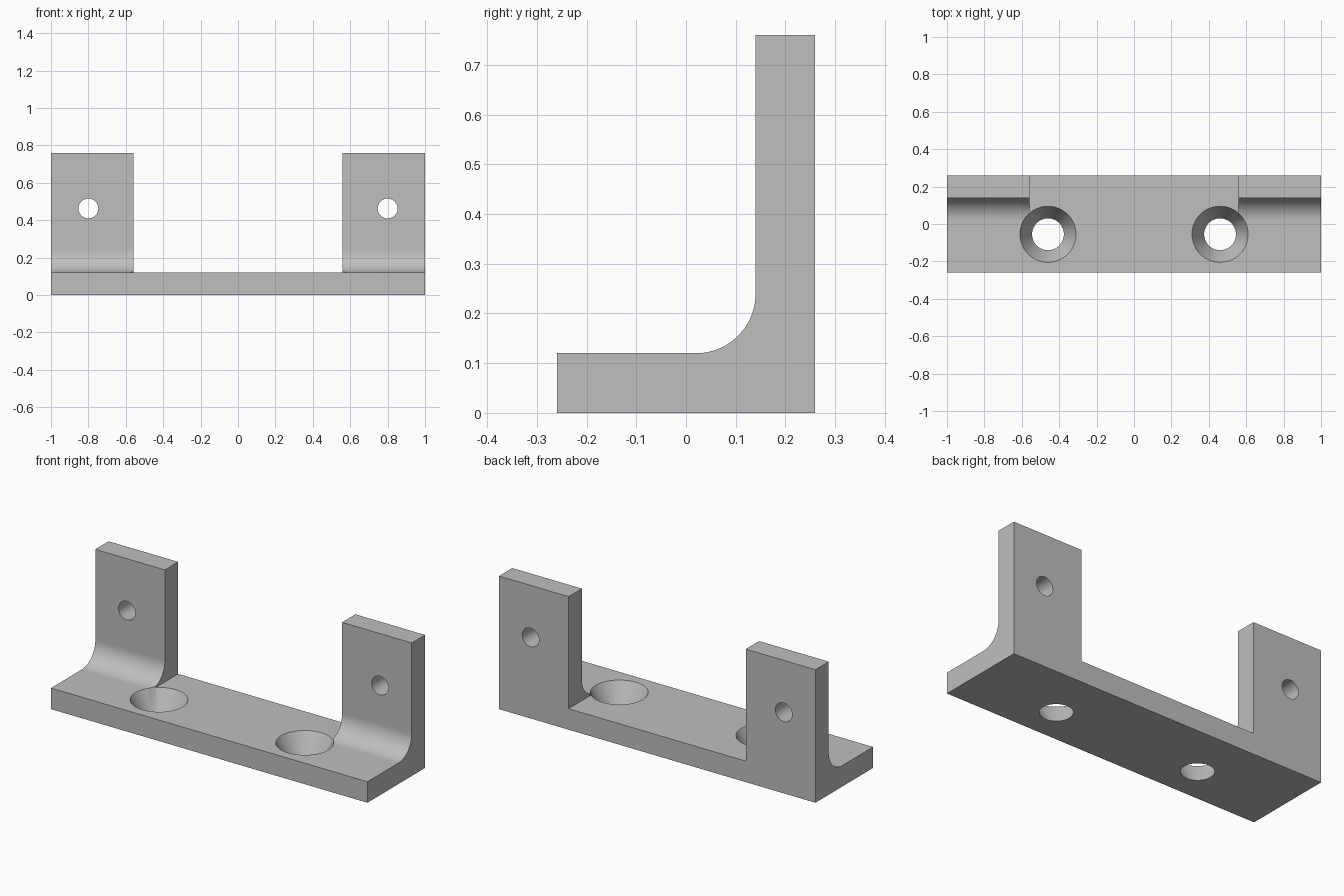
import bpy, bmesh
from math import sin, cos, pi
from mathutils import Matrix, Vector

cube = bpy.data.objects.get("Cube")
if cube:
    bpy.data.objects.remove(cube, do_unlink=True)

grey = bpy.data.materials.new("plain grey")
grey.use_nodes = True
colour = (0.52, 0.52, 0.52, 1)
grey.diffuse_color = colour
grey.node_tree.nodes["Principled BSDF"].inputs["Base Color"].default_value = colour

PLATE, TAB_IN, FRONT, BACK, TOP = 0.12, 0.56, -0.26, 0.26, 0.76
TAB_FRONT, FILLET = 0.14, 0.12


def finish(name, bm):
    bmesh.ops.recalc_face_normals(bm, faces=bm.faces)
    mesh = bpy.data.meshes.new(name)
    bm.to_mesh(mesh)
    bm.free()
    mesh.materials.append(grey)
    obj = bpy.data.objects.new(name, mesh)
    bpy.context.collection.objects.link(obj)
    return obj


def extrude_x(name, profile, x0, x1):
    """Solid from a (y, z) outline stretched along x."""
    bm = bmesh.new()
    face = bm.faces.new([bm.verts.new((x0, y, z)) for y, z in profile])
    ext = bmesh.ops.extrude_face_region(bm, geom=[face])["geom"]
    verts = [v for v in ext if isinstance(v, bmesh.types.BMVert)]
    bmesh.ops.translate(bm, verts=verts, vec=(x1 - x0, 0, 0))
    return finish(name, bm)


def lathe(name, profile, matrix, steps=64):
    """Closed turned solid from (radius, height) points."""
    bm = bmesh.new()
    rings = [[bm.verts.new(matrix @ Vector((r * cos(2 * pi * i / steps),
                                            r * sin(2 * pi * i / steps), h)))
              for i in range(steps)] for r, h in profile]
    for low, high in zip(rings, rings[1:]):
        for i in range(steps):
            j = (i + 1) % steps
            bm.faces.new((low[i], low[j], high[j], high[i]))
    bm.faces.new(rings[0])
    bm.faces.new(rings[-1])
    return finish(name, bm)


# L-shaped bracket with a rounded inside corner
arc = [(TAB_FRONT - FILLET + FILLET * sin(a), PLATE + FILLET - FILLET * cos(a))
       for a in (pi / 2 * i / 24 for i in range(25))]
outline = [(FRONT, 0), (BACK, 0), (BACK, TOP), (TAB_FRONT, TOP)]
outline += arc[::-1] + [(FRONT, PLATE)]
bracket = extrude_x("bracket", outline, -1, 1)

# Gap between the two upright tabs
start = TAB_FRONT - FILLET
cutters = [extrude_x("gap_cutter", [(start, PLATE), (1, PLATE), (1, 1), (start, 1)],
                     -TAB_IN, TAB_IN)]

# Countersunk plate holes and straight tab holes
for side in (-1, 1):
    cutters.append(lathe("countersink_cutter",
                         [(0.085, -0.1), (0.085, 0), (0.15, PLATE), (0.15, 0.3)],
                         Matrix.Translation((side * 0.46, -0.055, 0))))
    cutters.append(lathe("tab_hole_cutter", [(0.053, -0.2), (0.053, 0.2)],
                         Matrix.Translation((side * 0.8, 0.2, 0.463))
                         @ Matrix.Rotation(pi / 2, 4, "X")))

bpy.ops.object.select_all(action="DESELECT")
bracket.select_set(True)
bpy.context.view_layer.objects.active = bracket
for cutter in cutters:
    mod = bracket.modifiers.new("cut", "BOOLEAN")
    mod.operation, mod.solver, mod.object = "DIFFERENCE", "EXACT", cutter
    bpy.ops.object.modifier_apply(modifier=mod.name)
    bpy.data.objects.remove(cutter, do_unlink=True)

# Smooth curved walls, flat planar faces
bpy.ops.object.shade_smooth_by_angle(angle=pi / 6)
for poly in bracket.data.polygons:
    poly.use_smooth = max(abs(c) for c in poly.normal) < 0.9999
